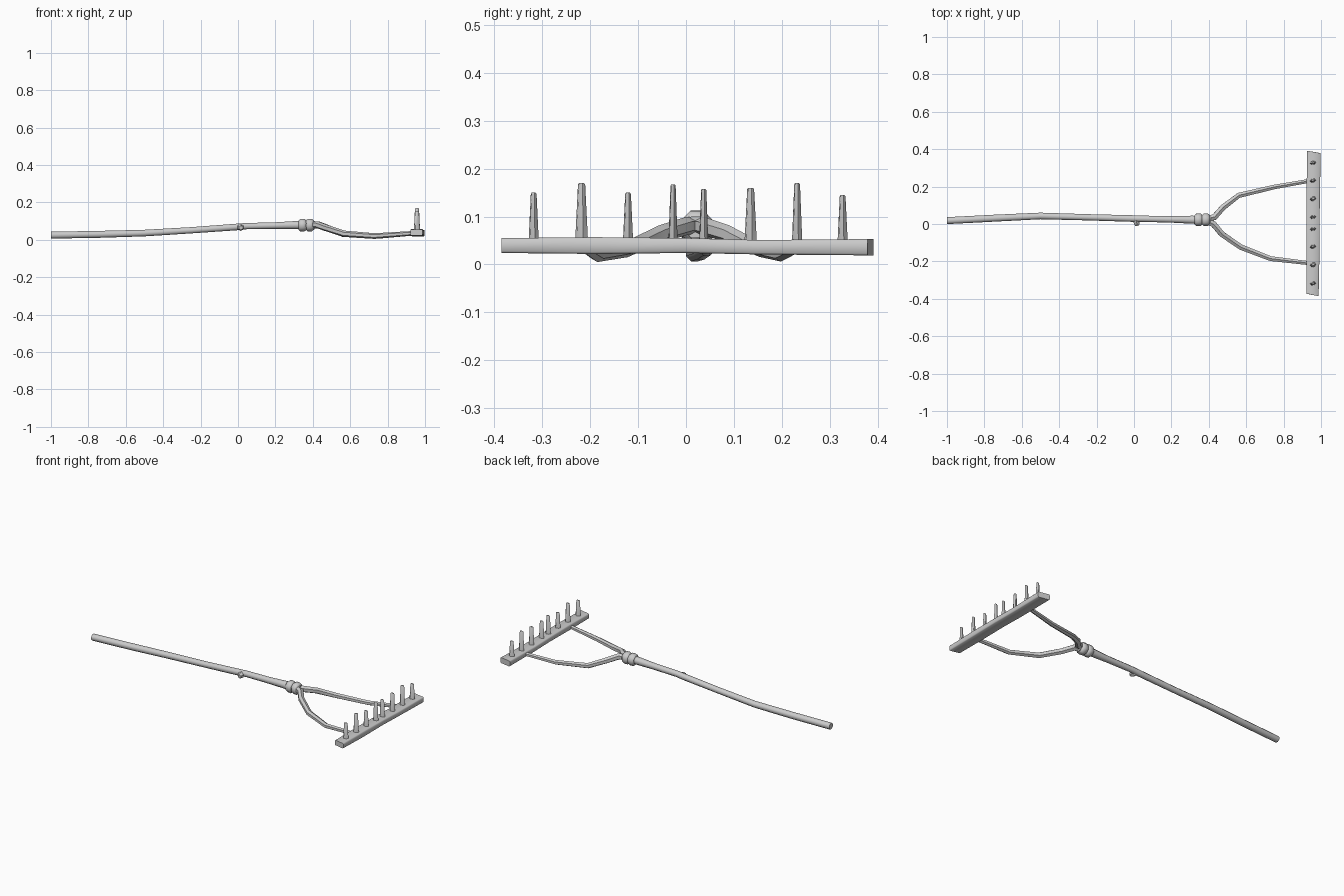
import bpy, bmesh, math
from mathutils import Vector


def finish(name, bm, angle=50):
    bmesh.ops.recalc_face_normals(bm, faces=bm.faces)
    me = bpy.data.meshes.new(name)
    bm.to_mesh(me)
    bm.free()
    ob = bpy.data.objects.new(name, me)
    bpy.context.collection.objects.link(ob)
    bpy.ops.object.select_all(action='DESELECT')
    ob.select_set(True)
    bpy.context.view_layer.objects.active = ob
    bpy.ops.object.shade_smooth_by_angle(angle=math.radians(angle))
    return ob


def skin(name, rings, angle=50):
    """Bridge a list of equal-length point rings and cap both ends."""
    bm = bmesh.new()
    vs = [[bm.verts.new(p) for p in ring] for ring in rings]
    n = len(vs[0])
    for a, b in zip(vs, vs[1:]):
        for i in range(n):
            j = (i + 1) % n
            bm.faces.new((a[i], a[j], b[j], b[i]))
    bm.faces.new(vs[0])
    bm.faces.new(vs[-1])
    return finish(name, bm, angle)


def tube(name, path, sides=8):
    """Path entries are (x, y, z, radius)."""
    pts = [Vector(p[:3]) for p in path]
    rings = []
    for k, p in enumerate(pts):
        t = (pts[min(k + 1, len(pts) - 1)] - pts[max(k - 1, 0)]).normalized()
        u = t.cross(Vector((0, 0, 1)))
        u = u.normalized() if u.length > 0.1 else Vector((1, 0, 0))
        v = u.cross(t)
        r = path[k][3]
        rings.append([p + r * (math.cos(a) * u + math.sin(a) * v)
                      for a in (2 * math.pi * (i + 0.5) / sides for i in range(sides))])
    return skin(name, rings)


# Crooked branch handle
tube("handle", [(-1, 0.018, 0.025, 0.020), (-0.75, 0.031, 0.029, 0.020),
                (-0.5, 0.043, 0.036, 0.019), (-0.25, 0.036, 0.051, 0.018),
                (0.0, 0.029, 0.069, 0.019), (0.04, 0.028, 0.073, 0.018),
                (0.2, 0.025, 0.076, 0.019), (0.31, 0.023, 0.079, 0.023),
                (0.41, 0.02, 0.078, 0.024)])

# Knot stub on the handle
tube("handle_knot", [(0.01, 0.025, 0.068, 0.018), (0.015, 0.004, 0.065, 0.018),
                     (0.016, -0.009, 0.064, 0.011)], 6)

# Binding wraps where the fork meets the handle
for i, (x, r, w) in enumerate([(0.345, 0.038, 0.022), (0.384, 0.038, 0.022)]):
    tube(f"binding_{i + 1}", [(x - w, 0.023, 0.079, r * 0.68), (x - w * 0.5, 0.023, 0.079, r * 0.95),
                              (x + w * 0.5, 0.022, 0.078, r * 0.95), (x + w, 0.022, 0.078, r * 0.68)])

# Curved fork arms
tube("fork_arm_left", [(0.38, 0.025, 0.08, 0.019), (0.43, 0.037, 0.08, 0.019),
                       (0.475, 0.088, 0.064, 0.018), (0.56, 0.153, 0.032, 0.016),
                       (0.75, 0.198, 0.02, 0.014), (0.95, 0.233, 0.036, 0.012)], 6)
tube("fork_arm_right", [(0.38, 0.018, 0.08, 0.019), (0.425, 0.0, 0.08, 0.019),
                        (0.47, -0.054, 0.064, 0.018), (0.57, -0.123, 0.032, 0.017),
                        (0.73, -0.185, 0.02, 0.015), (0.95, -0.211, 0.036, 0.012)], 6)

# Rough-hewn head beam: stations are (y, x_min, x_max, z_min, z_max)
stations = [(-0.379, 0.921, 0.987, 0.024, 0.055), (-0.19, 0.922, 0.991, 0.022, 0.057),
            (0.0, 0.922, 0.992, 0.024, 0.055), (0.15, 0.922, 0.994, 0.021, 0.051),
            (0.385, 0.926, 0.998, 0.019, 0.053)]
rings = []
for k, (y, x0, x1, z0, z1) in enumerate(stations):
    s = 0.006 if k in (0, len(stations) - 1) else 0
    c = 0.004
    rings.append([(x0 + c, y + s, z0), (x1 - c, y - s, z0), (x1, y - s, z0 + c), (x1, y - s, z1 - c),
                  (x1 - c, y - s, z1), (x0 + c, y + s, z1), (x0, y + s, z1 - c), (x0, y + s, z0 + c)])
skin("head_beam", rings, 60)

# Tapered wooden teeth
teeth = [(-0.318, 0.15, 1.0), (-0.218, 0.17, 1.25), (-0.121, 0.15, 1.0), (-0.027, 0.167, 0.9),
         (0.037, 0.158, 0.9), (0.135, 0.16, 1.2), (0.232, 0.17, 1.0), (0.327, 0.145, 1.0)]
for n, (y, top, w) in enumerate(teeth):
    rings = []
    for z, hx, hy in ((0.035, 0.017, 0.0115), (top - 0.003, 0.011, 0.006), (top, 0.008, 0.004)):
        rings.append([(0.957 + hx * math.cos(a), y + w * hy * math.sin(a) + 0.25 * hx * math.cos(a) * w * 0.6, z)
                      for a in (math.pi * i / 3 for i in range(6))])
    skin(f"tooth_{n + 1}", rings)
